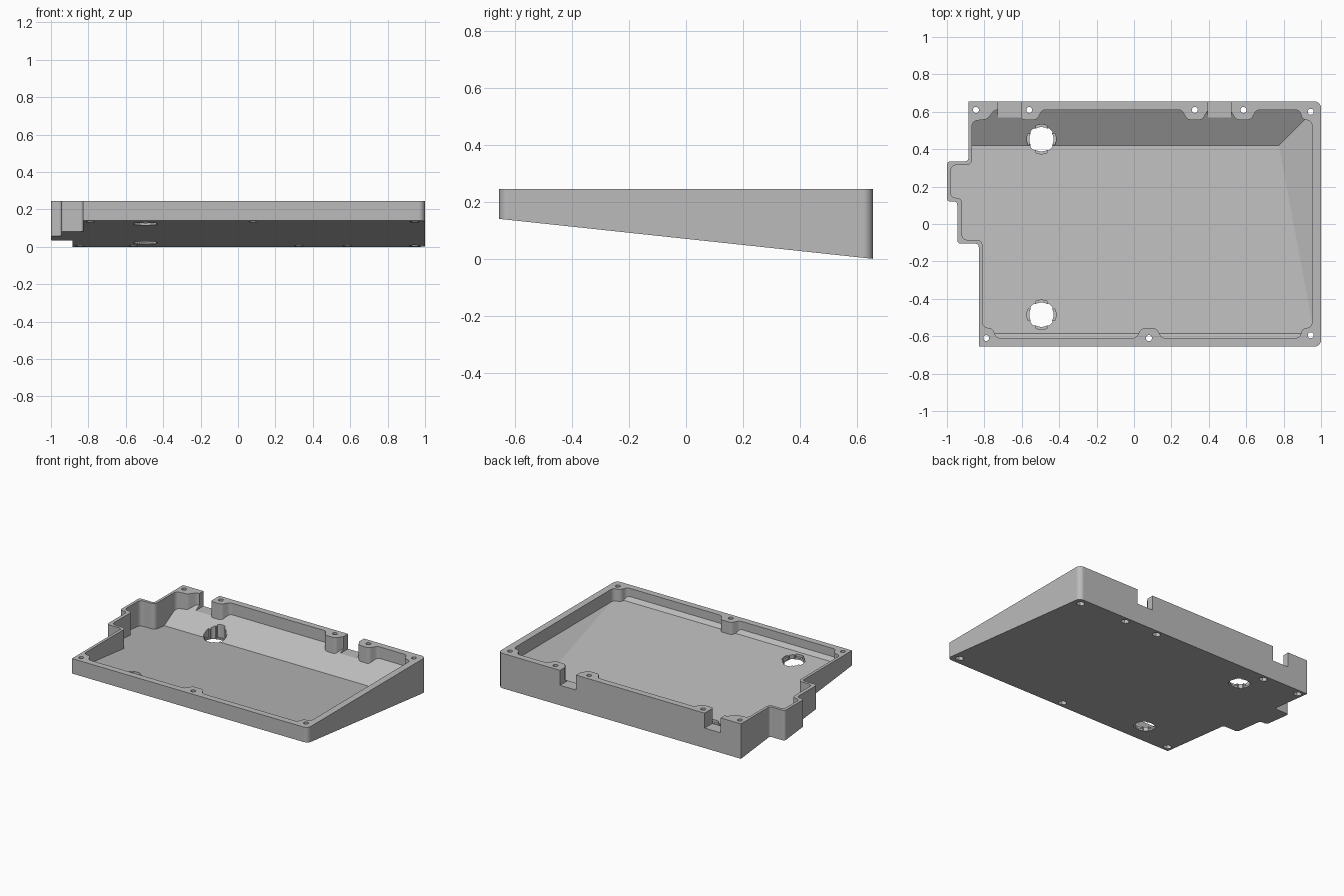
import bpy, bmesh
from math import cos, sin, pi, radians
from mathutils import Vector

if "Cube" in bpy.data.objects:
    bpy.data.objects.remove(bpy.data.objects["Cube"])

TOP, HALF = 0.245, 0.655
FLOOR = 0.03                      # floor thickness
TILT = 0.14 / (2 * HALF)          # fall of the underside towards the back


def underside(y):
    return TILT * (HALF - y)


def new_object(name, bm):
    bmesh.ops.recalc_face_normals(bm, faces=bm.faces[:])
    mesh = bpy.data.meshes.new(name)
    bm.to_mesh(mesh)
    bm.free()
    obj = bpy.data.objects.new(name, mesh)
    bpy.context.collection.objects.link(obj)
    return obj


def prism(name, outline, low, high):
    """Extrude an outline from low(y) up to a flat top."""
    bm = bmesh.new()
    face = bm.faces.new([bm.verts.new((x, y, high)) for x, y in outline])
    ext = bmesh.ops.extrude_face_region(bm, geom=[face], use_keep_orig=True)
    for v in ext["geom"]:
        if isinstance(v, bmesh.types.BMVert):
            v.co.z = low(v.co.y)
    return new_object(name, bm)


def fillet(points, default, steps=6):
    """Round each corner; a third value in a point overrides the radius."""
    out = []
    for i, p in enumerate(points):
        r = p[2] if len(p) > 2 else default
        c = Vector(p[:2])
        a = Vector(points[i - 1][:2]) - c
        b = Vector(points[(i + 1) % len(points)][:2]) - c
        if r == 0:
            out.append(c)
            continue
        half = a.angle(b) / 2
        d = min(r * cos(half) / sin(half), 0.45 * a.length, 0.45 * b.length)
        r = d * sin(half) / cos(half)
        centre = c + (a.normalized() + b.normalized()).normalized() * (r / sin(half))
        start = c + a.normalized() * d - centre
        end = c + b.normalized() * d - centre
        for k in range(steps + 1):
            t = k / steps
            w = pi - 2 * half
            out.append(centre + (start * sin((1 - t) * w) + end * sin(t * w)) / sin(w))
    return out


def ring(x, y, radius, sides):
    """Outline around a centre; radius may be a function of the angle."""
    pts = []
    for i in range(sides):
        a = 2 * pi * i / sides
        r = radius(a) if callable(radius) else radius
        pts.append((x + r * cos(a), y + r * sin(a)))
    return pts


def box_outline(x1, x2, y1, y2):
    return [(x1, y1), (x2, y1), (x2, y2), (x1, y2)]


def apply_boolean(target, tool, operation="DIFFERENCE"):
    mod = target.modifiers.new("cut", "BOOLEAN")
    mod.operation, mod.object, mod.solver = operation, tool, "EXACT"
    bpy.context.view_layer.objects.active = target
    bpy.ops.object.modifier_apply(modifier=mod.name)
    bpy.data.objects.remove(tool)


# Outer shell with the stepped left side
outer = [(-0.83, -HALF, 0), (1, -HALF, 0.035), (1, HALF, 0.035), (-0.885, HALF, 0),
         (-0.885, 0.335), (-1, 0.335), (-1, 0.12), (-0.945, 0.12),
         (-0.945, -0.105), (-0.83, -0.105)]
tray = prism("case_tray", fillet(outer, 0.018), underside, TOP)


# Cavity outline, with bumps left standing for the screw bosses
def boss_bump(x, side):
    wall, tip = 0.61 * side, 0.557 * side
    return [(x + side * 0.07, wall), (x + side * 0.04, tip),
            (x - side * 0.04, tip), (x - side * 0.07, wall)]


inner = [(-0.81, -0.55), (-0.755, -0.56), (-0.735, -0.61)]
inner += boss_bump(0.08, -1)
inner += [(0.885, -0.61), (0.9, -0.56), (0.952, -0.55),
          (0.952, 0.55), (0.9, 0.56), (0.885, 0.61)]
for x in (0.585, 0.325, -0.56):
    inner += boss_bump(x, 1)
inner += [(-0.745, 0.61), (-0.785, 0.56), (-0.866, 0.55), (-0.866, 0.315),
          (-0.98, 0.315), (-0.98, 0.14), (-0.92, 0.14), (-0.92, -0.085), (-0.81, -0.085)]
cavity = prism("cavity_cutter", fillet(inner, 0.03), lambda y: -0.2, 0.4)

# Space above the floor, the back ramp, the right ramp and the front cove
floor_z = underside(0.42) + FLOOR
ramp = 0.571
planes = [((0, 0.42, floor_z), (0, TILT, 1)),
          ((0, 0.42, floor_z), (0, -ramp, 1)),
          ((0.775, 0, floor_z), (-ramp, 0, 1)),
          ((0, -0.585, underside(-0.585) + FLOOR), (0, 1, 1))]
bm = bmesh.new()
bmesh.ops.create_cube(bm, size=3)
for co, normal in planes:
    cut = bmesh.ops.bisect_plane(bm, geom=bm.verts[:] + bm.edges[:] + bm.faces[:],
                                 plane_co=co, plane_no=normal, clear_inner=True)
    bmesh.ops.holes_fill(bm, edges=[e for e in bm.edges if e.is_boundary], sides=0)
apply_boolean(cavity, new_object("headroom", bm), "INTERSECT")
apply_boolean(tray, cavity)

# Connector notches in the back wall
for x in (-0.665, 0.457):
    apply_boolean(tray, prism("notch_cutter", box_outline(x - 0.062, x + 0.062, 0.5, 0.8),
                              lambda y: 0.14, 0.4))

# Screw holes with hexagonal nut pockets underneath
screws = [(-0.845, 0.61), (-0.56, 0.61), (0.325, 0.61), (0.585, 0.61),
          (0.945, 0.6), (0.945, -0.595), (0.08, -0.61), (-0.79, -0.61)]
for x, y in screws:
    apply_boolean(tray, prism("screw_cutter", ring(x, y, 0.016, 20), lambda y: -0.2, 0.4))
    apply_boolean(tray, prism("nut_cutter", ring(x, y, 0.028, 6), lambda y: -0.2,
                              underside(y) + 0.035))


# Twist-lock foot holes: round opening, small keyways, stepped pockets
def keyway(a):
    return 0.071 if abs(a % (pi / 2) - pi / 4) < 0.2 else 0.065


def pocket(a):
    return 0.078 if abs(a % (pi / 2) - pi / 4) > 0.3 else 0.06


for x, y in ((-0.495, 0.453), (-0.495, -0.485)):
    apply_boolean(tray, prism("foot_cutter", ring(x, y, keyway, 64), lambda y: -0.2, 0.4))
    apply_boolean(tray, prism("pocket_cutter", ring(x, y, pocket, 64),
                              lambda y: underside(y) + 0.012, 0.4))

# Plain grey plastic
grey = bpy.data.materials.new("grey_plastic")
grey.use_nodes = True
colour = (0.5, 0.5, 0.5, 1)
grey.diffuse_color = colour
grey.node_tree.nodes["Principled BSDF"].inputs["Base Color"].default_value = colour
tray.data.materials.clear()
tray.data.materials.append(grey)
for poly in tray.data.polygons:
    poly.material_index = 0

# Smooth the fillets while the flat faces stay flat
bpy.ops.object.select_all(action="DESELECT")
tray.select_set(True)
bpy.context.view_layer.objects.active = tray
bpy.ops.object.shade_smooth_by_angle(angle=radians(22))
weighted = tray.modifiers.new("flat_faces", "WEIGHTED_NORMAL")
weighted.keep_sharp = True
